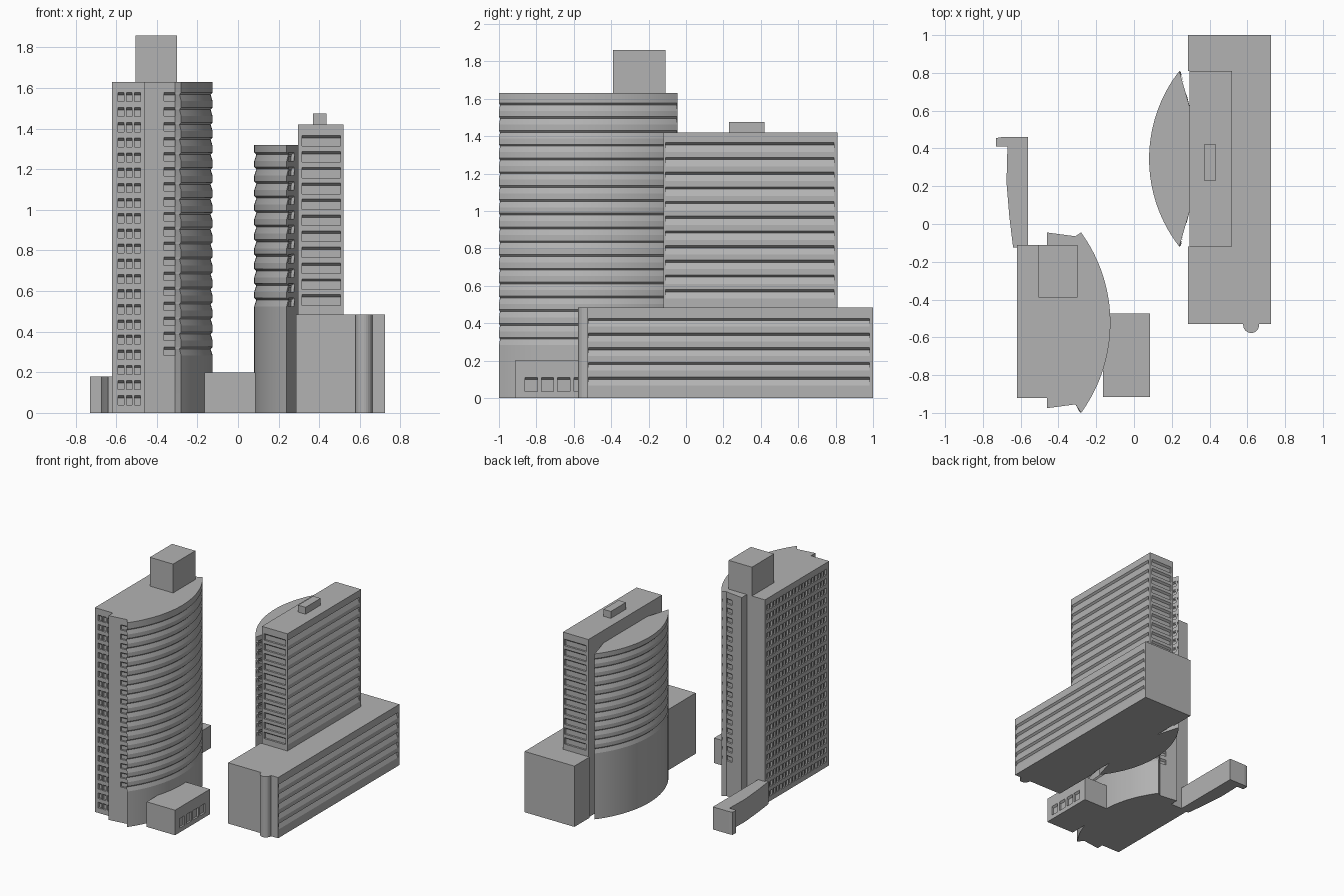
import bpy, bmesh, math
from mathutils import Vector

cube = bpy.data.objects.get("Cube")
if cube:
    bpy.data.objects.remove(cube)

GREY = (0.45, 0.45, 0.45, 1)
mat = bpy.data.materials.new("concrete_grey")
mat.use_nodes = True
mat.diffuse_color = GREY
mat.node_tree.nodes["Principled BSDF"].inputs["Base Color"].default_value = GREY


def make(name, bm):
    bmesh.ops.recalc_face_normals(bm, faces=bm.faces)
    me = bpy.data.meshes.new(name)
    bm.to_mesh(me)
    bm.free()
    me.materials.append(mat)
    ob = bpy.data.objects.new(name, me)
    bpy.context.collection.objects.link(ob)
    return ob


def loft(name, rings):
    """Skin a stack of (z, outline) rings and cap both ends."""
    bm = bmesh.new()
    loops = [[bm.verts.new((x, y, z)) for x, y in pts] for z, pts in rings]
    n = len(loops[0])
    for a, b in zip(loops, loops[1:]):
        for i in range(n):
            j = (i + 1) % n
            bm.faces.new((a[i], a[j], b[j], b[i]))
    bm.faces.new(loops[0][::-1])
    bm.faces.new(loops[-1])
    return make(name, bm)


def prism(name, outline, z0, z1):
    return loft(name, [(z0, outline), (z1, outline)])


def rect(x0, x1, y0, y1):
    return [(x0, y0), (x1, y0), (x1, y1), (x0, y1)]


def add_recess(bm, p, q, z0, z1, depth, boxy):
    """Window cutter on the wall p-q (anticlockwise), with a sloping soffit."""
    p, q = Vector((*p, 0)), Vector((*q, 0))
    d = (q - p).normalized()
    out = Vector((d.y, -d.x, 0))
    e, s = 0.004, 0.012
    prof = [(e, z0 - (0 if boxy else 0.008)), (-depth, z1 - s), (e, z1 + s * e / depth)]
    if boxy:
        prof.insert(1, (-depth, z0))
    a = [bm.verts.new(p + out * o + Vector((0, 0, z))) for o, z in prof]
    b = [bm.verts.new(q + out * o + Vector((0, 0, z))) for o, z in prof]
    bm.faces.new(a)
    bm.faces.new(b[::-1])
    for i in range(len(a)):
        j = (i + 1) % len(a)
        bm.faces.new((a[j], a[i], b[i], b[j]))


def cut_windows(ob, walls):
    """walls: (p, q, bottom z list, height, depth, boxy)."""
    bm = bmesh.new()
    for p, q, zs, h, depth, boxy in walls:
        for z in zs:
            add_recess(bm, p, q, z, z + h, depth, boxy)
    cutter = make("window_cutter", bm)
    cutter.hide_render = True
    mod = ob.modifiers.new("windows", 'BOOLEAN')
    mod.operation, mod.solver, mod.object = 'DIFFERENCE', 'EXACT', cutter
    bpy.context.view_layer.update()
    dg = bpy.context.evaluated_depsgraph_get()
    me = bpy.data.meshes.new_from_object(ob.evaluated_get(dg))
    ob.modifiers.clear()
    ob.data = me
    bpy.data.objects.remove(cutter)


def floors(start, step, count):
    return [start + step * i for i in range(count)]


def bow(x_end, x_apex, y0, y1, inset, n=32):
    """Arc from (x_end, y0) to (x_end, y1) bulging to x_apex."""
    half, sag = (y1 - y0) / 2, abs(x_apex - x_end)
    side = 1 if x_apex > x_end else -1
    r = (half ** 2 + sag ** 2) / (2 * sag)
    cx, cy, t = x_apex - side * r, (y0 + y1) / 2, math.asin(half / r)
    return [(cx + side * (r - inset) * math.cos(a), cy + (r - inset) * math.sin(a))
            for a in (-t + 2 * t * i / n for i in range(n + 1))]


def banded(name, outline, top, zs, h, depth):
    """Curved block whose storeys have recessed window bands."""
    rings = [(0, outline(0))]
    for z in zs:
        rings += [(z, outline(0)), (z + h - 0.01, outline(depth)), (z + h, outline(0))]
    return loft(name, rings + [(top, outline(0))])


def smooth(ob):
    bpy.ops.object.select_all(action='DESELECT')
    ob.select_set(True)
    bpy.context.view_layer.objects.active = ob
    bpy.ops.object.shade_smooth_by_angle(angle=math.radians(6))


# Tall tower: straight slab with small square windows
rows = floors(0.04, 0.0747, 21)
slab = prism("tall_tower_slab", rect(-0.62, -0.46, -0.92, -0.11), 0, 1.63)
walls = [((x, -0.92), (x + 0.029, -0.92), rows, 0.045, 0.015, True)
         for x in (-0.59, -0.55, -0.51)]
for i in range(19):
    y = -0.135 - 0.04 * i
    walls.append(((-0.62, y), (-0.62, y - 0.029), rows, 0.045, 0.015, True))
cut_windows(slab, walls)

# Tall tower: middle block with corner recesses at both ends
bands = floors(0.283, 0.0737, 18)
core = prism("tall_tower_core",
             [(-0.46, -0.975), (-0.31, -0.955), (-0.31, -0.065), (-0.46, -0.045)], 0, 1.63)
cut_windows(core, [((-0.365, -0.9623), (-0.30, -0.9537), bands, 0.042, 0.015, True),
                   ((-0.30, -0.0663), (-0.365, -0.0577), bands, 0.042, 0.015, True)])

# Tall tower: bowed front and roof block
smooth(banded("tall_tower_bow",
              lambda d: [(-0.31, -0.955)] + bow(-0.28, -0.125, -1.0, -0.045, d) + [(-0.31, -0.065)],
              1.63, bands, 0.042, 0.01))
prism("tall_tower_roof_block", rect(-0.505, -0.30, -0.39, -0.11), 1.63, 1.86)

# Low buildings beside the tall tower
prism("low_wing", [(-0.64, -0.125), (-0.56, -0.125), (-0.56, 0.46), (-0.70, 0.46), (-0.73, 0.455),
                   (-0.73, 0.41), (-0.67, 0.41), (-0.675, 0.22), (-0.66, 0.04)], 0, 0.18)
annex = prism("annex", [(-0.165, -0.915), (0.085, -0.915), (0.085, -0.475), (-0.165, -0.475)], 0, 0.2)
cut_windows(annex, [((0.085, y), (0.085, y + 0.065), [0.035], 0.075, 0.015, True)
                    for y in (-0.86, -0.773, -0.686, -0.60)])

# Short tower: podium with ribbon windows and a rounded pier
podium = prism("podium", [(0.285, -0.53), (0.725, -0.53), (0.725, 1.0), (0.285, 1.0),
                          (0.285, 0.81), (0.295, 0.81), (0.295, -0.12), (0.285, -0.12)], 0, 0.485)
cut_windows(podium, [((0.725, -0.52), (0.725, 0.98), floors(0.067, 0.0785, 5), 0.045, 0.015, False)])
pier = [(0.62 + 0.042 * math.cos(a), -0.535 + 0.042 * math.sin(a))
        for a in (math.pi + math.pi * i / 12 for i in range(13))]
smooth(prism("podium_pier", pier + [(0.662, -0.52), (0.578, -0.52)], 0, 0.485))

# Short tower: slab with ribbon windows on three sides
rows = floors(0.53, 0.0785, 11)
short = prism("short_tower_slab", rect(0.295, 0.52, -0.12, 0.81), 0.485, 1.42)
cut_windows(short, [((0.52, -0.11), (0.52, 0.79), rows, 0.05, 0.015, False),
                    ((0.315, -0.12), (0.505, -0.12), rows, 0.052, 0.015, True),
                    ((0.505, 0.81), (0.315, 0.81), rows, 0.052, 0.015, True)])
prism("short_tower_roof_block", rect(0.37, 0.435, 0.23, 0.42), 1.42, 1.475)

# Short tower: bowed side with recesses in its end faces
bands = floors(0.525, 0.0715, 11)
side = banded("short_tower_bow",
              lambda d: [(0.295, 0.07)] + bow(0.24, 0.08, -0.12, 0.81, d) + [(0.295, 0.62)],
              1.32, bands, 0.042, 0.01)
cut_windows(side, [((0.247, -0.096), (0.276, 0.0044), bands, 0.042, 0.015, True),
                   ((0.276, 0.6856), (0.247, 0.786), bands, 0.042, 0.015, True)])
smooth(side)
